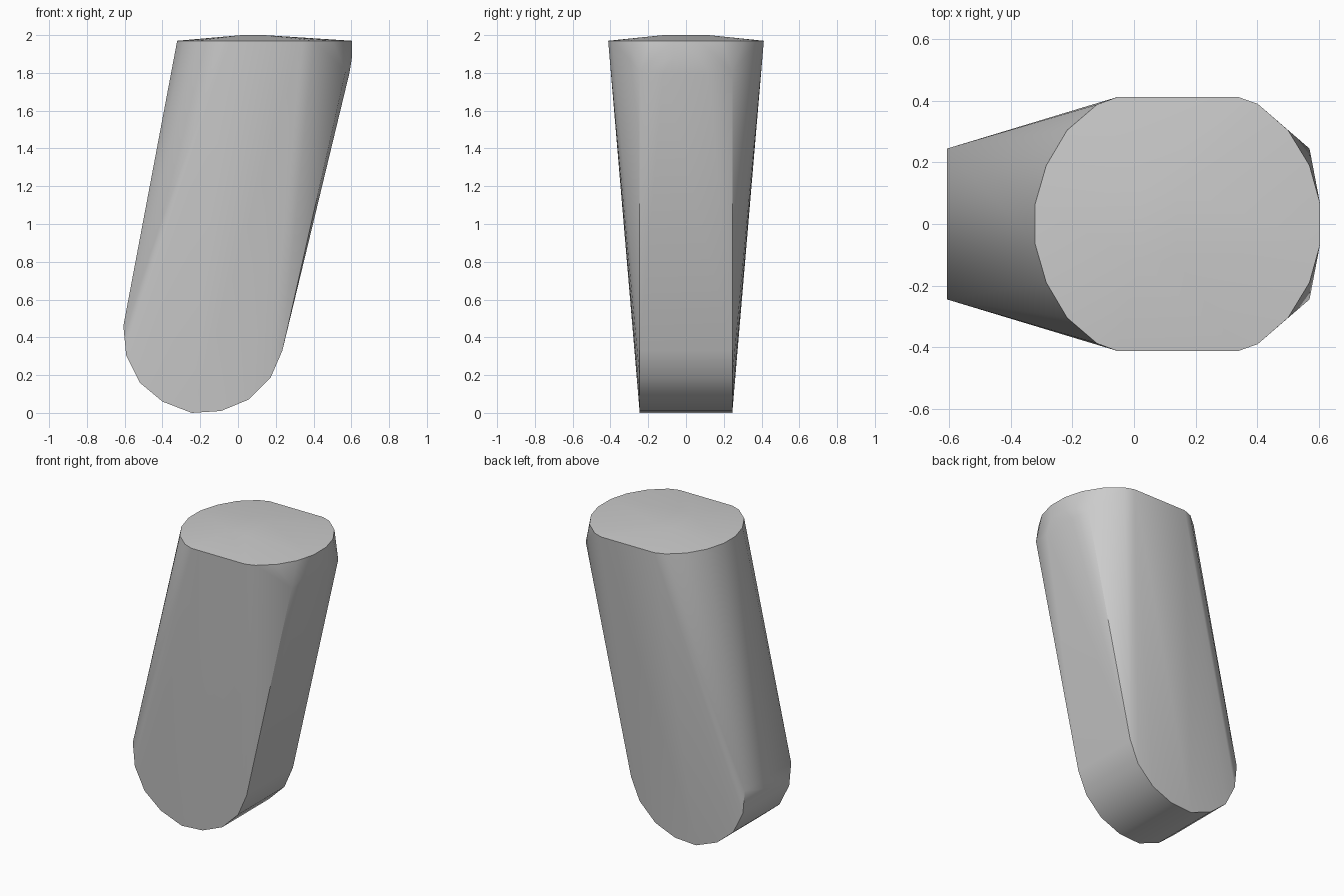
import bpy, bmesh, math

cube = bpy.data.objects.get("Cube")
if cube:
    bpy.data.objects.remove(cube, do_unlink=True)

grey = bpy.data.materials.new("plain_grey")
grey.use_nodes = True
colour = (0.6, 0.6, 0.6, 1)
grey.diffuse_color = colour
grey.node_tree.nodes["Principled BSDF"].inputs["Base Color"].default_value = colour

TOP, HALF = 1.97, 0.245

# Rounded rim of the wide top end: x and half depth
rim = [(-.322, .062), (-.285, .19), (-.217, .305), (-.12, .388), (-.055, .412),
       (.34, .412), (.402, .39), (.5, .305), (.57, .19), (.604, .068)]
# Rounded side profile of the narrow lower end: x and height
foot = [(-.607, .46), (-.592, .305), (-.52, .16), (-.4, .06), (-.245, 0),
        (-.09, .01), (.055, .07), (.172, .185), (.235, .33)]
# Shallow crown, and the rounded shoulder on the left side
crown = [(.02, .12, 2), (.14, .12, 2)]
shoulder = [(.57, HALF, 1.81), (.59, .12, 1.8), (.603, .068, 1.88)]

half = [(x, y, TOP) for x, y in rim] + [(x, HALF, z) for x, z in foot] + crown + shoulder

# Stretch one skin over both ends
bm = bmesh.new()
for x, y, z in half:
    for side in (-1, 1):
        bm.verts.new((x, y * side, z))
hull = bmesh.ops.convex_hull(bm, input=bm.verts[:])
loose = {v for v in hull["geom_interior"] + hull["geom_unused"]
         if isinstance(v, bmesh.types.BMVert) and not v.link_faces}
bmesh.ops.delete(bm, geom=list(loose), context="VERTS")
bmesh.ops.recalc_face_normals(bm, faces=bm.faces[:])
mesh = bpy.data.meshes.new("tapered_limb")
bm.to_mesh(mesh)
bm.free()
mesh.materials.append(grey)

limb = bpy.data.objects.new("tapered_limb", mesh)
bpy.context.collection.objects.link(limb)
bpy.ops.object.select_all(action="DESELECT")
limb.select_set(True)
bpy.context.view_layer.objects.active = limb
bpy.ops.object.shade_smooth_by_angle(angle=math.radians(30))
